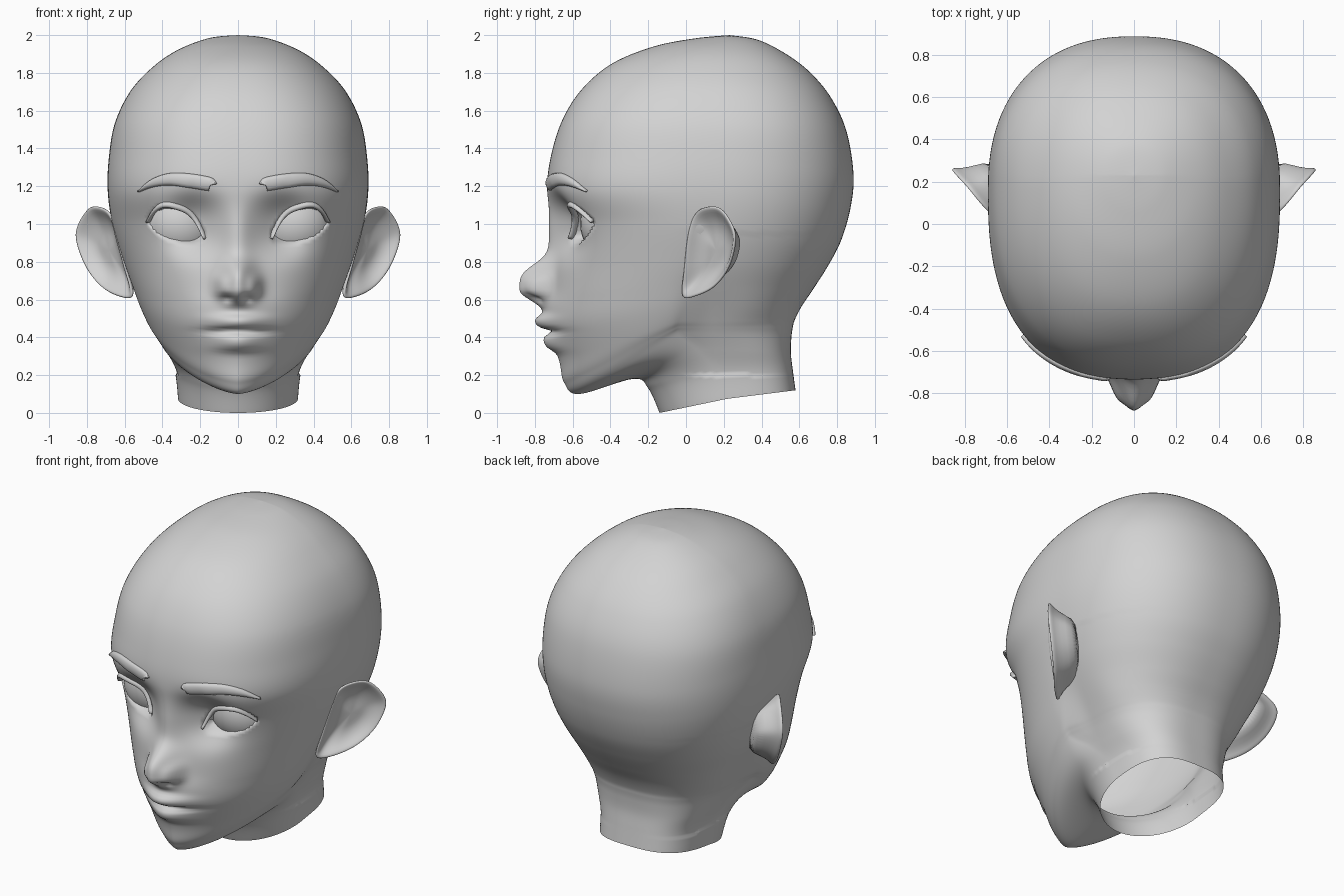
import bpy, bmesh
from math import sin, cos, pi, exp, sqrt
from mathutils import Vector
from mathutils.bvhtree import BVHTree

cube = bpy.data.objects.get("Cube")
if cube:
    bpy.data.objects.remove(cube, do_unlink=True)

GREY = (0.65, 0.65, 0.65, 1)
clay = bpy.data.materials.new("clay_grey")
clay.use_nodes = True
clay.diffuse_color = GREY
clay.node_tree.nodes["Principled BSDF"].inputs["Base Color"].default_value = GREY


def spline(keys, steps, closed=False):
    """Smooth curve through tuples of any length."""
    n, out = len(keys), []
    pick = (lambda i: keys[i % n]) if closed else (lambda i: keys[min(max(i, 0), n - 1)])
    for i in range(n if closed else n - 1):
        near = list(zip(*(pick(i + k) for k in (-1, 0, 1, 2))))
        for s in range(steps):
            t = s / steps
            out.append([b + t / 2 * ((c - a) + t * ((2 * a - 5 * b + 4 * c - d) + t * (3 * (b - c) + d - a)))
                        for a, b, c, d in near])
    if not closed:
        out.append(list(keys[-1]))
    return out


def loft(rings, caps=()):
    """Join closed rings of points; caps lists the ring indices to fill."""
    bm = bmesh.new()
    rows = [[bm.verts.new(p) for p in ring] for ring in rings]
    for r, q in zip(rows, rows[1:]):
        for i in range(len(r)):
            j = (i + 1) % len(r)
            bm.faces.new((r[i], r[j], q[j], q[i]))
    for k in caps:
        bm.faces.new(rows[k])
    bmesh.ops.remove_doubles(bm, verts=bm.verts, dist=0.0002)
    bmesh.ops.recalc_face_normals(bm, faces=bm.faces)
    bm.normal_update()
    return bm


def finish(name, bm, mirror=False, subdivide=0):
    mesh = bpy.data.meshes.new(name)
    bm.to_mesh(mesh)
    bm.free()
    mesh.materials.append(clay)
    mesh.polygons.foreach_set("use_smooth", [True] * len(mesh.polygons))
    ob = bpy.data.objects.new(name, mesh)
    bpy.context.collection.objects.link(ob)
    if mirror:
        ob.modifiers.new("mirror", "MIRROR")
    if subdivide:
        mod = ob.modifiers.new("smooth", "SUBSURF")
        mod.levels = mod.render_levels = subdivide


# Head and neck rings: front y z, side y z x, back y z, front squareness
HEAD = [
    (.23, 2, .23, 2, 0, .23, 2, 2.1),
    (.05, 1.983, .23, 1.985, .15, .38, 1.975, 2.1),
    (-.17, 1.94, .22, 1.925, .31, .53, 1.9, 2.2),
    (-.39, 1.85, .2, 1.84, .44, .66, 1.8, 2.3),
    (-.55, 1.715, .2, 1.71, .565, .77, 1.665, 2.4),
    (-.655, 1.55, .2, 1.54, .65, .85, 1.49, 2.5),
    (-.715, 1.36, .18, 1.36, .683, .887, 1.26, 2.5),
    (-.735, 1.18, .15, 1.18, .69, .87, 1.08, 2.5),
    (-.7, 1, .12, 1, .665, .82, .91, 2.2),
    (-.7, .8, .1, .82, .615, .75, .775, 2.1),
    (-.72, .6, .05, .67, .56, .67, .65, 2),
    (-.72, .45, .01, .57, .52, .61, .56, 1.9),
    (-.67, .27, -.03, .49, .48, .575, .49, 1.7),
    (-.645, .16, -.04, .455, .455, .565, .45, 1.55),
    (-.565, .1, -.03, .42, .43, .558, .4, 1.5),
    (-.28, .18, .07, .34, .385, .555, .32, 1.8),
    (-.2, .13, .17, .22, .335, .565, .23, 2),
    (-.14, 0, .22, .075, .317, .58, .12, 2),
]

# Facial relief: x, z, spread x, spread up, spread down, forward amount
RELIEF = [
    (0, .675, .058, .1, .072, .165),       # nose tip
    (0, .92, .055, .14, .14, .036),        # nose bridge
    (.085, .665, .028, .05, .038, .055),   # nostril wing
    (.05, .605, .02, .015, .015, -.03),    # nostril
    (0, .53, .14, .07, .07, .03),          # muzzle
    (0, .475, .095, .034, .028, .05),      # upper lip
    (0, .372, .085, .038, .036, .05),      # lower lip
    (0, .432, .11, .011, .011, -.03),      # mouth line
    (.235, 1, .095, .12, .13, -.085),      # eye socket
]


def relief(x, z):
    total = 0
    for cx, cz, sx, up, down, amount in RELIEF:
        sz = up if z > cz else down
        for side in ((1, -1) if cx else (1,)):
            total += amount * exp(-(((x - side * cx) / sx) ** 2 + abs((z - cz) / sz) ** 3) / 2)
    return total


def lid(s, bulge):
    """Height of the eyelid edge, s from -1 (inner) to 1 (outer)."""
    return 0.968 + 0.045 * s + bulge * (1 - abs(s) ** 3)


def tuck(x, y, z):
    """Narrow the neck behind the jaw, with a soft limit on half width."""
    t = min(max((y + 0.08) / 0.22, 0), 1)
    limit = 0.33 + 0.55 * max(z - 0.1, 0) ** 1.6
    soft = (x + limit - sqrt((x - limit) ** 2 + 0.001)) / 2
    return x + (max(soft, 0) - x) * t * t * (3 - 2 * t) * min(x / 0.1, 1)


def head_ring(key, half=100):
    fy, fz, sy, sz, width, by, bz, square = key
    back_square = 2.3 + 0.6 / (1 + exp((bz - 0.5) / 0.07))
    ring = []
    for i in range(2 * half):
        u = i / half if i <= half else 2 - i / half
        side = 1 if i <= half else -1
        a = pi * u ** 1.35
        c = cos(a)
        ey, ez, p = (fy, fz, square) if c > 0 else (by, bz, back_square)
        k = abs(c) ** (2 / p)
        x = width * max(sin(a), 0) ** (2 / p)
        y, z = sy + (ey - sy) * k, sz + (ez - sz) * k
        if c > 0 and y < -0.3:
            y -= relief(x, z)
        if 0.2 < z < 0.95:
            x = tuck(x, y, z)
        ring.append((side * x, y, z))
    return ring


head = loft([head_ring(k) for k in spline(HEAD, 11)])
skin = BVHTree.FromBMesh(head)

# Eye openings sunk into the face, crisp above and soft below
for v in head.verts:
    s = (abs(v.co.x) - 0.325) / 0.155
    if v.co.y < -0.3 and abs(s) < 1:
        room = min((lid(s, 0.12) - v.co.z) / 0.02, (v.co.z - lid(s, -0.06)) / 0.04)
        v.co.y += 0.09 * min(max(room, 0), 1)
finish("head", head)


def ridge(name, path, depth, steps=6, sides=12):
    """Raised strip lying on the skin; path holds x, z and half height."""
    pts = spline(path, steps)
    rings = []
    for i, (x, z, h) in enumerate(pts):
        a, b = pts[max(i - 1, 0)], pts[min(i + 1, len(pts) - 1)]
        hit, normal = skin.ray_cast(Vector((x, -2, z)), Vector((0, 1, 0)))[:2]
        across = Vector((a[1] - b[1], 0, b[0] - a[0])).normalized()
        across = (across - normal * across.dot(normal)).normalized()
        rings.append([hit + across * h * cos(2 * pi * k / sides) + normal * depth * sin(2 * pi * k / sides)
                      for k in range(sides)])
    finish(name, loft(rings, (0, -1)), mirror=True)


ridge("eyebrows", [(.142, 1.208, .03), (.155, 1.212, .037), (.25, 1.228, .038), (.36, 1.237, .032),
                   (.45, 1.217, .022), (.52, 1.175, .005)], 0.018)
sweep = [i / 7 - 1 for i in range(15)]
ridge("upper_eyelids", [(.325 + .15 * s, lid(s, .125), .017 - .009 * s * s) for s in sweep], 0.02, 3)

# Eyeballs
ball = bmesh.new()
bmesh.ops.create_uvsphere(ball, u_segments=32, v_segments=20, radius=0.21)
bmesh.ops.translate(ball, verts=ball.verts, vec=(0.3, -0.35, 1))
finish("eyeballs", ball, mirror=True)

# Ears: one rim outline scaled and shifted from the root, round the rim, into the bowl
RIM = [(.64, .01, .94), (.67, .045, 1.05), (.725, .105, 1.092), (.79, .185, 1.085), (.85, .25, .99),
       (.853, .262, .9), (.8, .225, .765), (.72, .15, .665), (.63, .05, .615), (.555, -.02, .615), (.59, -.01, .76)]
rim = [Vector(p) for p in spline(RIM, 4, closed=True)]
centre = Vector((0.73, 0.13, 0.86))
outward = Vector((0.78, -0.62, 0))
LAYERS = [(.55, -.16), (.7, -.085), (.86, -.03), (.97, -.012), (1, .003), (.95, .01), (.86, -.005), (.7, -.035),
          (.45, -.055), (.25, -.055)]
ears = loft([[centre + (p - centre) * s + outward * d for p in rim] for s, d in LAYERS], (0, -1))
finish("ears", ears, mirror=True, subdivide=1)
